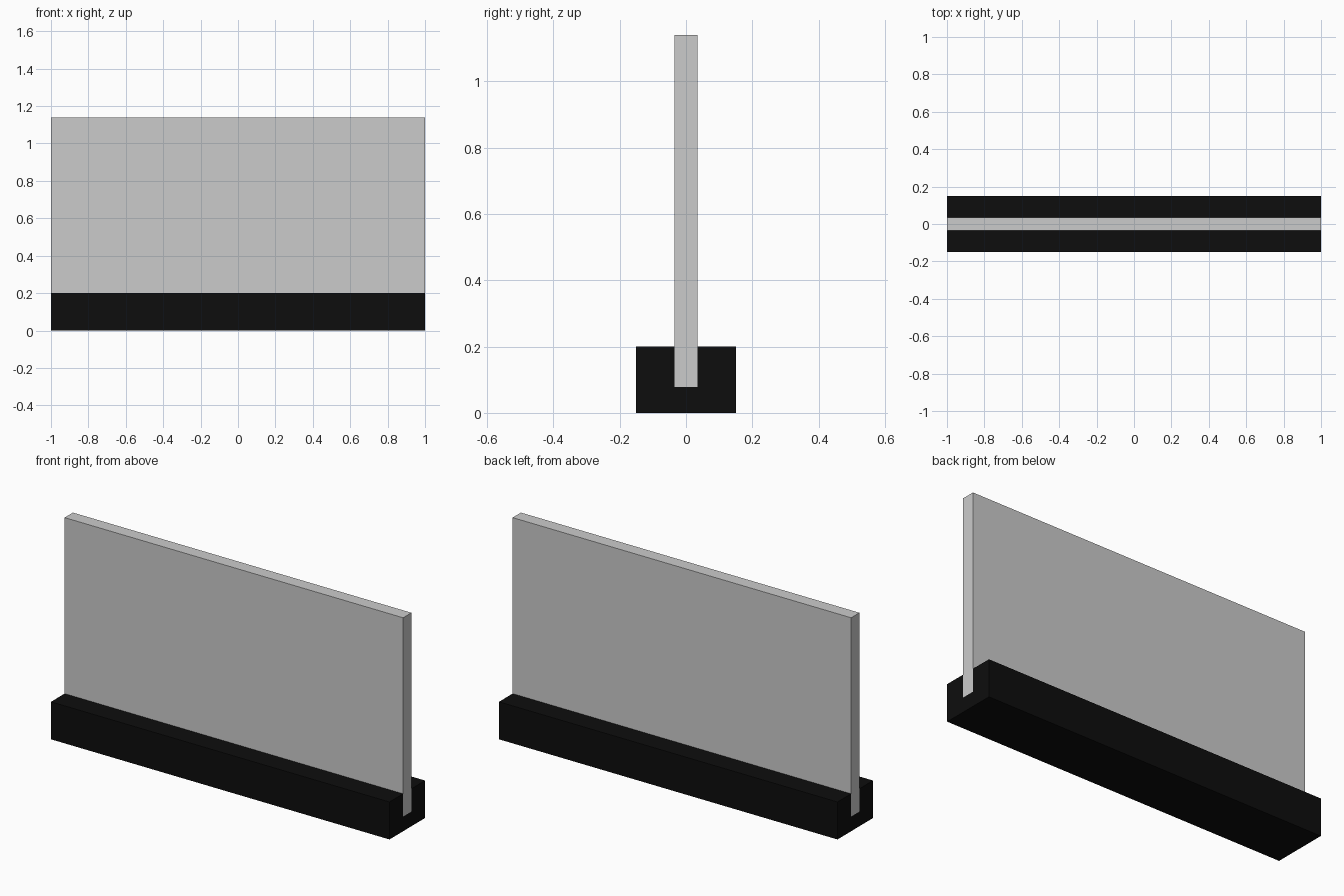
import bpy
import bmesh

if "Cube" in bpy.data.objects:
    bpy.data.objects.remove(bpy.data.objects["Cube"])

LENGTH = 2.0


def extrude_along_x(name, profile, color=None):
    """Extrude a closed (y, z) profile along the full length of the model."""
    bm = bmesh.new()
    verts = [bm.verts.new((-LENGTH / 2, y, z)) for y, z in profile]
    face = bm.faces.new(verts)
    result = bmesh.ops.extrude_face_region(bm, geom=[face], use_keep_orig=True)
    moved = [v for v in result["geom"] if isinstance(v, bmesh.types.BMVert)]
    bmesh.ops.translate(bm, verts=moved, vec=(LENGTH, 0, 0))
    bmesh.ops.recalc_face_normals(bm, faces=bm.faces)
    mesh = bpy.data.meshes.new(name)
    bm.to_mesh(mesh)
    bm.free()
    obj = bpy.data.objects.new(name, mesh)
    bpy.context.collection.objects.link(obj)
    if color:
        mat = bpy.data.materials.new(name + "_material")
        mat.diffuse_color = color
        mat.use_nodes = True
        mat.node_tree.nodes["Principled BSDF"].inputs["Base Color"].default_value = mat.diffuse_color
        mesh.materials.append(mat)
    return obj


def slab(y0, y1, z0, z1):
    return [(y0, z0), (y1, z0), (y1, z1), (y0, z1)]


WIDTH, HEIGHT = 0.15, 0.2        # channel half width and height
SLOT, FLOOR, TOP = 0.035, 0.078, 1.14
FILM = 0.001                     # half thickness of the seam between panes

# Black U-shaped base channel
extrude_along_x("base_channel", [
    (-WIDTH, 0), (WIDTH, 0), (WIDTH, HEIGHT), (SLOT, HEIGHT),
    (SLOT, FLOOR), (-SLOT, FLOOR), (-SLOT, HEIGHT), (-WIDTH, HEIGHT),
], (0.004, 0.004, 0.004, 1))

# Laminated panel: two panes with a thin film between them
extrude_along_x("front_pane", slab(-SLOT, -FILM, FLOOR, TOP))
extrude_along_x("back_pane", slab(FILM, SLOT, FLOOR, TOP))
extrude_along_x("interlayer_film", slab(-FILM, FILM, FLOOR, TOP))
